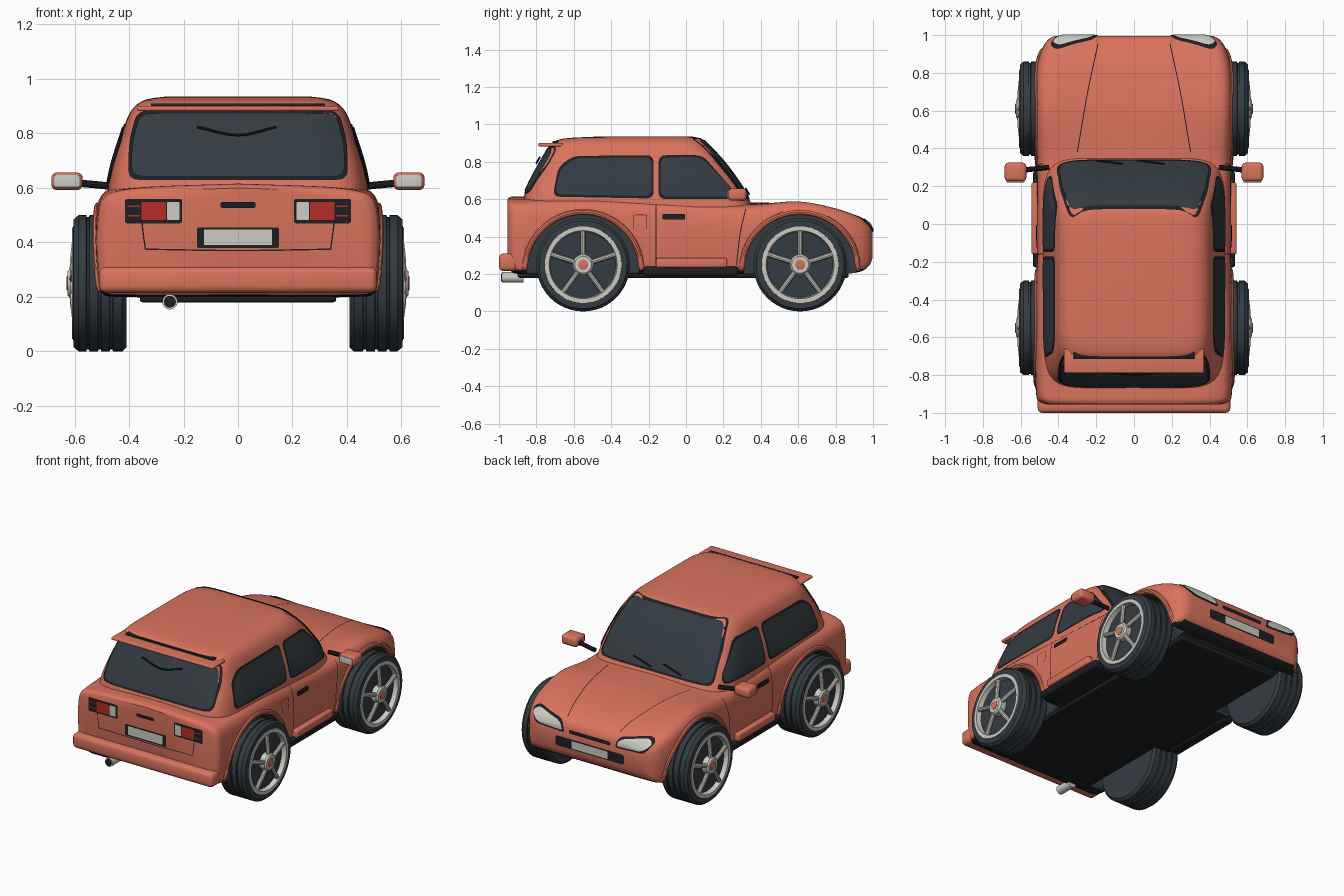
import bpy, bmesh
from math import sin, cos, pi, radians, copysign, hypot
from mathutils import Vector
from mathutils.bvhtree import BVHTree

if "Cube" in bpy.data.objects:
    bpy.data.objects.remove(bpy.data.objects["Cube"])


def material(name, rgb):
    m = bpy.data.materials.new(name)
    m.use_nodes = True
    m.diffuse_color = (*rgb, 1)
    m.node_tree.nodes["Principled BSDF"].inputs["Base Color"].default_value = (*rgb, 1)
    return m


PAINT = material("coral_paint", (0.70, 0.17, 0.11))
DARK = material("dark_grey", (0.034, 0.045, 0.054))
BLACK = material("black_trim", (0.012, 0.014, 0.016))
LIGHT = material("light_grey", (0.62, 0.60, 0.55))
RED = material("lamp_red", (0.46, 0.026, 0.021))


def finish(name, bm, mat, angle=35):
    mesh = bpy.data.meshes.new(name)
    bm.to_mesh(mesh)
    bm.free()
    mesh.materials.append(mat)
    mesh.shade_smooth()
    mesh.set_sharp_from_angle(angle=radians(angle))
    ob = bpy.data.objects.new(name, mesh)
    bpy.context.collection.objects.link(ob)
    return ob


def skin(name, rings, mat, caps=True, closed=True, face_dir=None):
    """Join rows of points with quads; face_dir turns an open sheet outwards."""
    bm = bmesh.new()
    rows = [[bm.verts.new(p) for p in r] for r in rings]
    n = len(rows[0])
    for a, b in zip(rows, rows[1:]):
        for i in range(n if closed else n - 1):
            j = (i + 1) % n
            bm.faces.new((a[i], a[j], b[j], b[i]))
    if caps:
        bm.faces.new(rows[0])
        bm.faces.new(rows[-1])
    bmesh.ops.recalc_face_normals(bm, faces=bm.faces)
    if face_dir:
        bm.normal_update()
        if sum((f.normal * f.calc_area() for f in bm.faces), Vector()).dot(face_dir) < 0:
            bmesh.ops.reverse_faces(bm, faces=bm.faces)
    return finish(name, bm, mat)


def spline(pts, n):
    """Catmull-Rom curve through points of any dimension."""
    p = [Vector(q) for q in pts]
    p = [p[0] * 2 - p[1]] + p + [p[-1] * 2 - p[-2]]
    out = []
    for a, b, c, d in zip(p, p[1:], p[2:], p[3:]):
        for k in range(n):
            t = k / n
            out.append((b * 2 + (c - a) * t + (a * 2 - b * 5 + c * 4 - d) * t**2
                        + (b * 3 - a - c * 3 + d) * t**3) / 2)
    return out + [p[-2]]


def lathe(name, profile, y, z, side, mat, caps=True, n=48):
    """Spin (radius, x) points about an axle."""
    rings = [[(side * x, y + r * cos(2 * pi * i / n), z + r * sin(2 * pi * i / n))
              for i in range(n)] for r, x in profile]
    return skin(name, rings, mat, caps)


def tube(name, pts, r, mat, n=10):
    pts = [Vector(p) for p in pts]
    rings = []
    for i, p in enumerate(pts):
        q = (pts[min(i + 1, len(pts) - 1)] - pts[max(i - 1, 0)]).to_track_quat('Z', 'Y')
        rings.append([p + q @ Vector((r * cos(2 * pi * k / n), r * sin(2 * pi * k / n), 0))
                      for k in range(n)])
    return skin(name, rings, mat)


def box(name, lo, hi, mat, bevel=0.01):
    bm = bmesh.new()
    bmesh.ops.create_cube(bm, size=1)
    lo, hi = Vector(lo), Vector(hi)
    for v in bm.verts:
        v.co = (lo + hi) / 2 + v.co * (hi - lo)
    bmesh.ops.bevel(bm, geom=bm.edges[:], offset=bevel, segments=3, profile=0.5, affect='EDGES')
    return finish(name, bm, mat)


# Lower body: sections along the length (y, half width, bottom, shoulder, centre top)
stations = [(-.955, .46, .25, .57, .60), (-.94, .50, .22, .585, .612), (-.88, .52, .2, .59, .615),
            (-.55, .525, .2, .60, .60), (-.2, .515, .2, .59, .6), (.2, .515, .2, .57, .59),
            (.36, .515, .2, .567, .583), (.6, .525, .2, .588, .575), (.8, .52, .2, .55, .545),
            (.92, .49, .21, .505, .51), (.975, .455, .24, .465, .475), (.996, .42, .28, .43, .44)]
rings = []
for y, w, zb, zs, zc in spline(stations, 4):
    h = zs - zb
    half = spline([(0, zb), (w * .8, zb), (w * .95, zb + .03 * h), (w * .985, zb + .15 * h),
                   (w, zb + .5 * h), (w * .99, zs - .22 * h), (w * .955, zs - .07 * h),
                   (w * .86, zs), (w * .6, zs * .4 + zc * .6), (0, zc)], 3)
    rings.append([(p.x, y, p.y) for p in half] + [(-p.x, y, p.y) for p in half[-2:0:-1]])
body = skin("lower_body", rings, PAINT)

# Cabin: rounded plan outlines stacked upwards (z, half width, front, back)
levels = [(.54, .487, .37, -.885), (.62, .475, .325, -.865), (.70, .457, .275, -.83),
          (.80, .425, .2, -.775), (.86, .405, .145, -.74), (.90, .378, .105, -.715),
          (.925, .335, .075, -.65), (.936, .26, .03, -.45)]


def signed_power(v, e):
    return copysign(abs(v) ** e, v)


rings = []
for z, w, f, b in spline(levels, 4):
    rings.append([(w * signed_power(cos(t), 2 / 7),
                   (f + b) / 2 + (f - b) / 2 * signed_power(sin(t), 2 / 7), z)
                  for t in [2 * pi * i / 80 for i in range(80)]])
cabin = skin("cabin", rings, PAINT)

bm = bmesh.new()
bm.from_mesh(body.data)
bm.from_mesh(cabin.data)
shell = BVHTree.FromBMesh(bm)
bm.free()


def project(p, axis, side, lift):
    """Drop a 2D point onto the shell along an axis."""
    k = "xyz".index(axis)
    o = list(p)
    o.insert(k, 3 * side)
    d = Vector((0, 0, 0))
    d[k] = -side
    loc, nor, _, _ = shell.ray_cast(Vector(o), d)
    if loc is None:
        o[k] = side * (.45 if axis == "x" else .95)
        loc, nor, _, _ = shell.find_nearest(Vector(o))
    return loc + (nor if nor.dot(d) < 0 else -nor) * lift


def outward(axis, side):
    return Vector([side if a == axis else 0 for a in "xyz"])


def plate(name, pts, axis, side, mat, lift=.004, r=.02, grow=0):
    """Rounded outline laid on the shell as a thin skin."""
    pts = [Vector(p) for p in pts]
    mid = sum(pts, Vector((0, 0))) / len(pts)
    if grow:
        pts = [p + Vector((copysign(grow, p.x - mid.x), copysign(grow, p.y - mid.y))) for p in pts]
    loop = []
    for i, p in enumerate(pts):
        a, b = pts[i - 1] - p, pts[(i + 1) % len(pts)] - p
        a, b = [p + v.normalized() * min(r, v.length * .45) for v in (a, b)]
        loop += [a.lerp(p, t).lerp(p.lerp(b, t), t) for t in (0, .25, .5, .75, 1)]
    edge = []
    for p, q in zip(loop, loop[1:] + loop[:1]):
        n = max(1, int((q - p).length / .03))
        edge += [p.lerp(q, k / n) for k in range(n)]
    rows = [[project(mid.lerp(p, s), axis, side, lift) for p in edge]
            for s in (1, .85, .7, .55, .4, .25, .1, .01)]
    return skin(name, rows, mat, caps=False, face_dir=outward(axis, side))


def seam(name, pts, axis, side, width=.005, mat=BLACK, lift=.002):
    """Thin painted line following the shell."""
    pts = spline(pts, 8)
    rows = []
    for i, p in enumerate(pts):
        t = (pts[min(i + 1, len(pts) - 1)] - pts[max(i - 1, 0)]).normalized() * width / 2
        off = Vector((-t.y, t.x))
        rows.append([project(p + off, axis, side, lift), project(p - off, axis, side, lift)])
    return skin(name, rows, mat, caps=False, closed=False, face_dir=outward(axis, side))


def window(name, pts, axis, side, r=.04):
    plate(name + "_seal", pts, axis, side, BLACK, .004, r, .012)
    plate(name + "_glass", pts, axis, side, DARK, .008, r)


def rect(x0, x1, z0, z1):
    return [(x0, z0), (x1, z0), (x1, z1), (x0, z1)]


# Glass and wipers
window("windshield", [(-.40, .61), (.40, .61), (.375, .78), (.33, .912), (-.33, .912), (-.375, .78)], "y", 1)
window("rear_window", [(-.39, .64), (.39, .64), (.385, .76), (.355, .87), (-.355, .87), (-.385, .76)], "y", -1)
for x in (-.2, .02):
    tube("windshield_wiper", [project((x + .14 * k, .62 + .03 * k), "y", 1, .014) for k in (0, .5, 1)], .005, BLACK)
tube("rear_wiper", [project(p, "y", -1, .018) for p in spline([(-.15, .815), (0, .785), (.14, .815)], 5)], .005, BLACK)

# Nose and tail details
plate("upper_grille", rect(-.15, .15, .405, .43), "y", 1, BLACK, .004, .012)
plate("lower_grille", rect(-.25, .25, .305, .37), "y", 1, BLACK, .004)
plate("front_plate", rect(-.13, .13, .313, .362), "y", 1, LIGHT, .007, .004)
plate("rear_plate_frame", rect(-.15, .15, .38, .455), "y", -1, BLACK, .005, .006)
plate("rear_plate", rect(-.125, .125, .39, .447), "y", -1, LIGHT, .008, .004)
plate("tailgate_handle", rect(-.065, .065, .527, .548), "y", -1, BLACK, .008, .008)
seam("tailgate_bottom_seam", [(-.34, .375), (0, .37), (.34, .375)], "y", -1)
box("rear_bumper", (-.51, -1, .215), (.51, -.9, .31), PAINT, .025)
box("underbody", (-.36, -.9, .18), (.36, .87, .23), BLACK)
box("spoiler", (-.37, -.79, .882), (.37, -.66, .9), PAINT, .007)
box("spoiler_gap", (-.32, -.715, .897), (.32, -.68, .91), BLACK, .003)
tube("exhaust_pipe", [(-.25, -.985, .182), (-.25, -.87, .182)], .028, LIGHT, 24)
tube("exhaust_opening", [(-.25, -.988, .182), (-.25, -.98, .182)], .022, BLACK, 24)
seam("fuel_flap", [(-.28, .515), (-.245, .517), (-.21, .515)], "x", 1, .006, RED)
for y in (-.28, -.21):
    seam("fuel_flap_edge", [(y, .515), (y, .44)], "x", 1, .004)

axles = {"rear": -.55, "front": .61}
ARCH_R, ARCH_Z = .30, .22
cutters = []
for s, label in ((1, "left_"), (-1, "right_")):
    # Side windows
    window(label + "rear_side_window", [(-.70, .625), (-.185, .615), (-.185, .822), (-.59, .818), (-.67, .76)], "x", s)
    window(label + "door_window", [(-.135, .612), (.245, .612), (.235, .665), (.075, .822), (-.135, .822)], "x", s)
    # Door, hood and tailgate seams
    seam(label + "door_rear_seam", [(-.16, .57), (-.16, .4), (-.16, .25)], "x", s)
    seam(label + "door_front_seam", [(.32, .55), (.29, .42), (.27, .25)], "x", s)
    plate(label + "door_handle", rect(-.125, -.005, .49, .52), "x", s, BLACK, .009, .01)
    seam(label + "hood_seam", [(s * .30, .38), (s * .245, .7), (s * .19, .955)], "z", 1)
    seam(label + "tailgate_seam", [(s * .36, .55), (s * .35, .45), (s * .34, .375)], "y", -1)
    # Sill and skirt
    lo, hi = sorted((s * .46, s * .535))
    box(label + "sill", (lo, -.23, .19), (hi, .28, .24), BLACK, .015)
    lo, hi = sorted((s * .47, s * .543))
    box(label + "skirt", (lo, -.16, .235), (hi, .22, .285), PAINT, .01)
    # Headlamp
    lamp = [(s * .19, .415), (s * .22, .46), (s * .40, .495), (s * .435, .47), (s * .38, .425)]
    plate(label + "headlamp_frame", lamp, "y", 1, BLACK, .004, .03, .012)
    plate(label + "headlamp", lamp, "y", 1, LIGHT, .008, .03)
    # Tail lamp
    plate(label + "tail_lamp_frame", rect(s * .205, s * .415, .47, .56), "y", -1, BLACK, .004, .01)
    plate(label + "tail_lamp_red", rect(s * .265, s * .355, .482, .548), "y", -1, RED, .008, .004)
    plate(label + "reverse_lamp", rect(s * .215, s * .26, .482, .548), "y", -1, LIGHT, .008, .004)
    for z in (.495, .53):
        plate(label + "lamp_stripe", rect(s * .36, s * .405, z, z + .006), "y", -1, RED, .008, .001)
    # Mirror
    lo, hi = sorted((s * .57, s * .685))
    box(label + "mirror", (lo, .225, .592), (hi, .325, .657), PAINT, .02)
    lo, hi = sorted((s * .58, s * .675))
    box(label + "mirror_glass", (lo, .22, .602), (hi, .23, .647), LIGHT, .004)
    tube(label + "mirror_arm", [(s * .45, .3, .605), (s * .59, .285, .618)], .014, BLACK)
    for end, y in axles.items():
        name = label + end + "_"
        cutters.append(lathe(name + "arch_cutter", [(ARCH_R, .37), (ARCH_R, .75)], y, ARCH_Z, s, DARK, n=64))
        arc = [radians(a) for a in range(0, 181, 6)]
        tube(name + "arch_lip", [project((y + .312 * cos(a), ARCH_Z + .312 * sin(a)), "x", s, -.005)
                                 for a in arc], .016, PAINT)
        # Wheel: grooved tyre, rim, hub and five spokes
        tread = [(.19, .41), (.235, .41), (.25, .425)]
        for g in (.465, .508, .551):
            tread += [(.25, g - .006), (.243, g - .004), (.243, g + .004), (.25, g + .006)]
        tread += [(.25, .585), (.235, .603), (.205, .605), (.2, .58)]
        lathe(name + "tyre", tread, y, .25, s, DARK)
        lathe(name + "rim", [(.207, .59), (.205, .61), (.182, .61), (.176, .58)], y, .25, s, LIGHT, False)
        lathe(name + "hub", [(.055, .57), (.055, .615), (.045, .625)], y, .25, s, LIGHT)
        lathe(name + "hub_cap", [(.027, .61), (.027, .628), (.022, .63)], y, .25, s, PAINT, n=24)
        for k in range(5):
            a = pi / 2 + 2 * pi * k / 5
            tube(name + "spoke", [(s * x, y + r * cos(a), .25 + r * sin(a))
                                  for r, x in ((.03, .606), (.1, .602), (.19, .592))], .014, LIGHT)

# Cut the wheel arches, then darken the arch linings and the floor
for c in cutters:
    mod = body.modifiers.new("arch", 'BOOLEAN')
    mod.object, mod.operation, mod.solver = c, 'DIFFERENCE', 'EXACT'
mesh = bpy.data.meshes.new_from_object(body.evaluated_get(bpy.context.evaluated_depsgraph_get()))
body.modifiers.clear()
body.data = mesh
for c in cutters:
    bpy.data.objects.remove(c)
mesh.materials.clear()
for m in (PAINT, DARK, BLACK):
    mesh.materials.append(m)
for f in mesh.polygons:
    corners = [mesh.vertices[i].co for i in f.vertices]
    lining = any(all(hypot(v.y - y, v.z - ARCH_Z) < ARCH_R + .002 for v in corners) for y in axles.values())
    floor = f.normal.z < -.7 and f.center.z < .3
    f.material_index = 1 if lining else 2 if floor else 0
